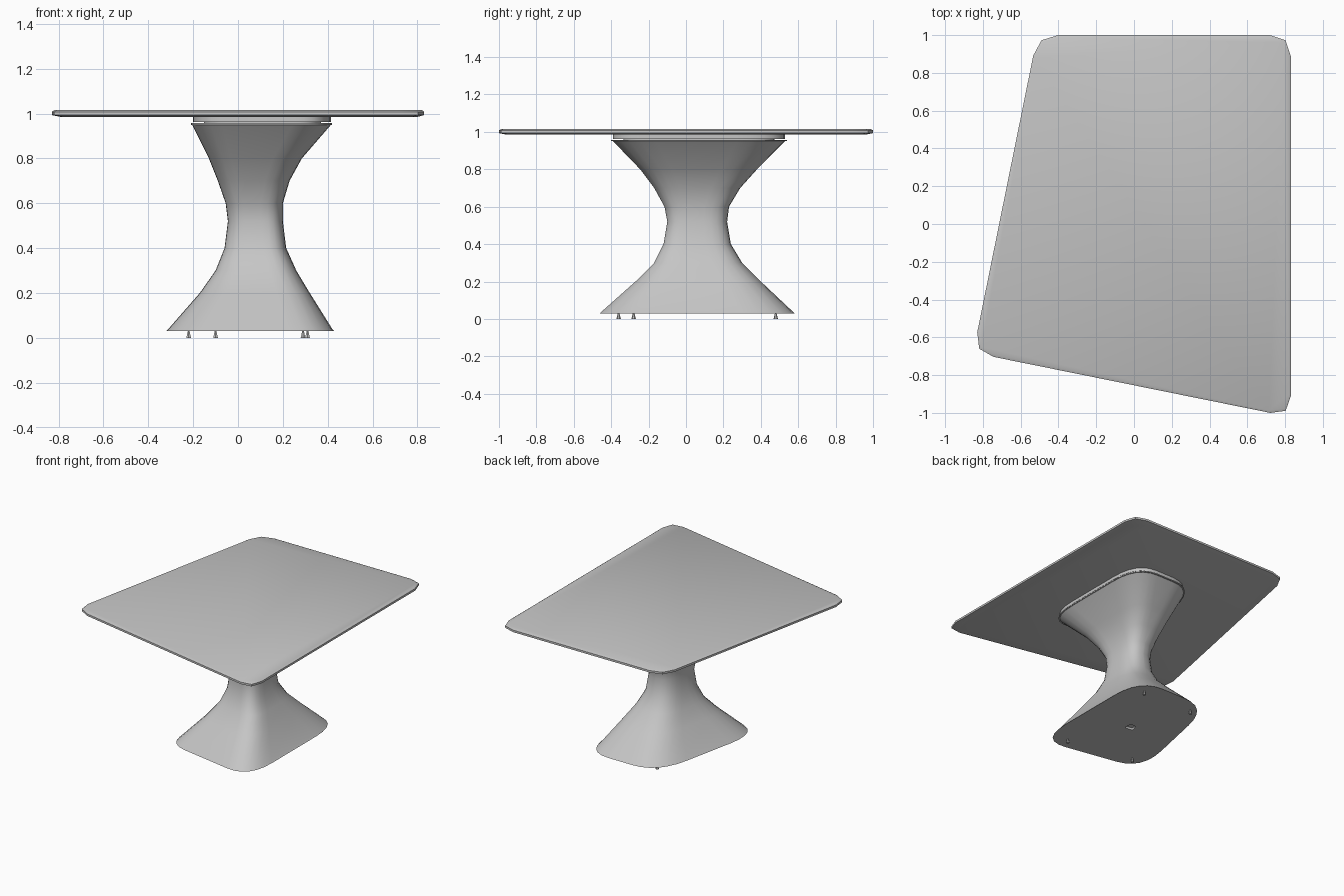
import bpy
import bmesh
import math
from mathutils import Vector

cube = bpy.data.objects.get("Cube")
if cube:
    bpy.data.objects.remove(cube, do_unlink=True)

GREY = (0.56, 0.56, 0.56, 1.0)
mat = bpy.data.materials.new("Light grey")
mat.use_nodes = True
mat.diffuse_color = GREY
mat.node_tree.nodes["Principled BSDF"].inputs["Base Color"].default_value = GREY


def rounded(corners, cut, steps):
    """Outline of a polygon whose corners are rounded from a given distance."""
    points = []
    pts = [Vector(c) for c in corners]
    for i, c in enumerate(pts):
        a = c + (pts[i - 1] - c).normalized() * cut
        b = c + (pts[(i + 1) % len(pts)] - c).normalized() * cut
        for s in range(steps):
            t = s / (steps - 1)
            points.append(a * (1 - t) ** 2 + c * 2 * t * (1 - t) + b * t * t)
    return points


def fit(points, x0, x1, y0, y1):
    """Stretch an outline to the given extents."""
    xs, ys = [p.x for p in points], [p.y for p in points]
    w, d = max(xs) - min(xs), max(ys) - min(ys)
    return [Vector((x0 + (p.x - min(xs)) / w * (x1 - x0),
                    y0 + (p.y - min(ys)) / d * (y1 - y0))) for p in points]


def inset(points, amount):
    centre = sum(points, Vector((0, 0))) / len(points)
    return [p - (p - centre).normalized() * amount for p in points]


def finish(bm, name, angle=30):
    bmesh.ops.recalc_face_normals(bm, faces=bm.faces)
    mesh = bpy.data.meshes.new(name)
    bm.to_mesh(mesh)
    bm.free()
    mesh.materials.append(mat)
    obj = bpy.data.objects.new(name, mesh)
    bpy.context.collection.objects.link(obj)
    bpy.ops.object.select_all(action='DESELECT')
    obj.select_set(True)
    bpy.context.view_layer.objects.active = obj
    bpy.ops.object.shade_smooth_by_angle(angle=math.radians(angle))
    return obj


def loft(name, sections):
    """Closed solid through a stack of (outline, height) sections."""
    bm = bmesh.new()
    rings = [[bm.verts.new((p.x, p.y, z)) for p in pts] for pts, z in sections]
    n = len(rings[0])
    for low, high in zip(rings, rings[1:]):
        for i in range(n):
            j = (i + 1) % n
            bm.faces.new((low[i], low[j], high[j], high[i]))
    bm.faces.new(rings[0][::-1])
    bm.faces.new(rings[-1])
    return finish(bm, name)


# Table top: skewed four-sided slab with clipped corners and a soft rim
slab = fit(rounded([(-0.85, -0.68), (0.83, -1.02), (0.83, 1), (-0.51, 1)], 0.11, 3),
           -0.83, 0.83, -1, 1)
loft("table_top", [(inset(slab, 0.05), 0.985), (slab, 0.993),
                   (slab, 1.008), (inset(slab, 0.015), 1.015)])

# Pedestal: the same skewed shape pinched to a waist
PLAN = [(-0.06, 0.1), (1, -0.04), (1, 1), (0.2, 1)]


def section(cut, *extent):
    return fit(rounded(PLAN, cut, 7), *extent)


profile = [  # height, corner cut, x range, y range
    (0.03, 0.27, -0.32, 0.43, -0.46, 0.58),
    (0.04, 0.27, -0.31, 0.42, -0.45, 0.57),
    (0.20, 0.30, -0.17, 0.32, -0.27, 0.40),
    (0.30, 0.34, -0.10, 0.26, -0.17, 0.30),
    (0.40, 0.38, -0.06, 0.215, -0.12, 0.24),
    (0.52, 0.39, -0.045, 0.20, -0.10, 0.22),
    (0.60, 0.38, -0.055, 0.20, -0.115, 0.23),
    (0.70, 0.34, -0.09, 0.23, -0.17, 0.29),
    (0.80, 0.31, -0.13, 0.285, -0.245, 0.38),
    (0.95, 0.28, -0.205, 0.415, -0.39, 0.53),
]
# Small recess in the underside
sections = [(section(0.27, 0.03, 0.09, 0.01, 0.07), 0.045),
            (section(0.27, 0.03, 0.09, 0.01, 0.07), 0.03)]
sections += [(section(cut, *ext), z) for z, cut, *ext in profile]
loft("pedestal", sections)

# Mounting plates between pedestal and top
rim = section(0.28, -0.21, 0.42, -0.40, 0.54)
loft("pedestal_lid", [(rim, 0.95), (rim, 0.957)])
collar = section(0.28, -0.20, 0.415, -0.39, 0.53)
loft("collar", [(collar, 0.963), (collar, 0.987)])
core = inset(collar, 0.06)
loft("spacer", [(core, 0.955), (core, 0.965)])

# Tiny pointed feet
for name, x, y in (("front_right", -0.22, -0.28), ("front_left", 0.29, -0.36),
                   ("back_left", 0.31, 0.48), ("back_right", -0.1, 0.48)):
    bm = bmesh.new()
    bmesh.ops.create_cone(bm, cap_ends=True, segments=6, radius1=0.012,
                          radius2=0.004, depth=0.032)
    bmesh.ops.translate(bm, verts=bm.verts, vec=(x, y, 0.016))
    finish(bm, "foot_" + name)
